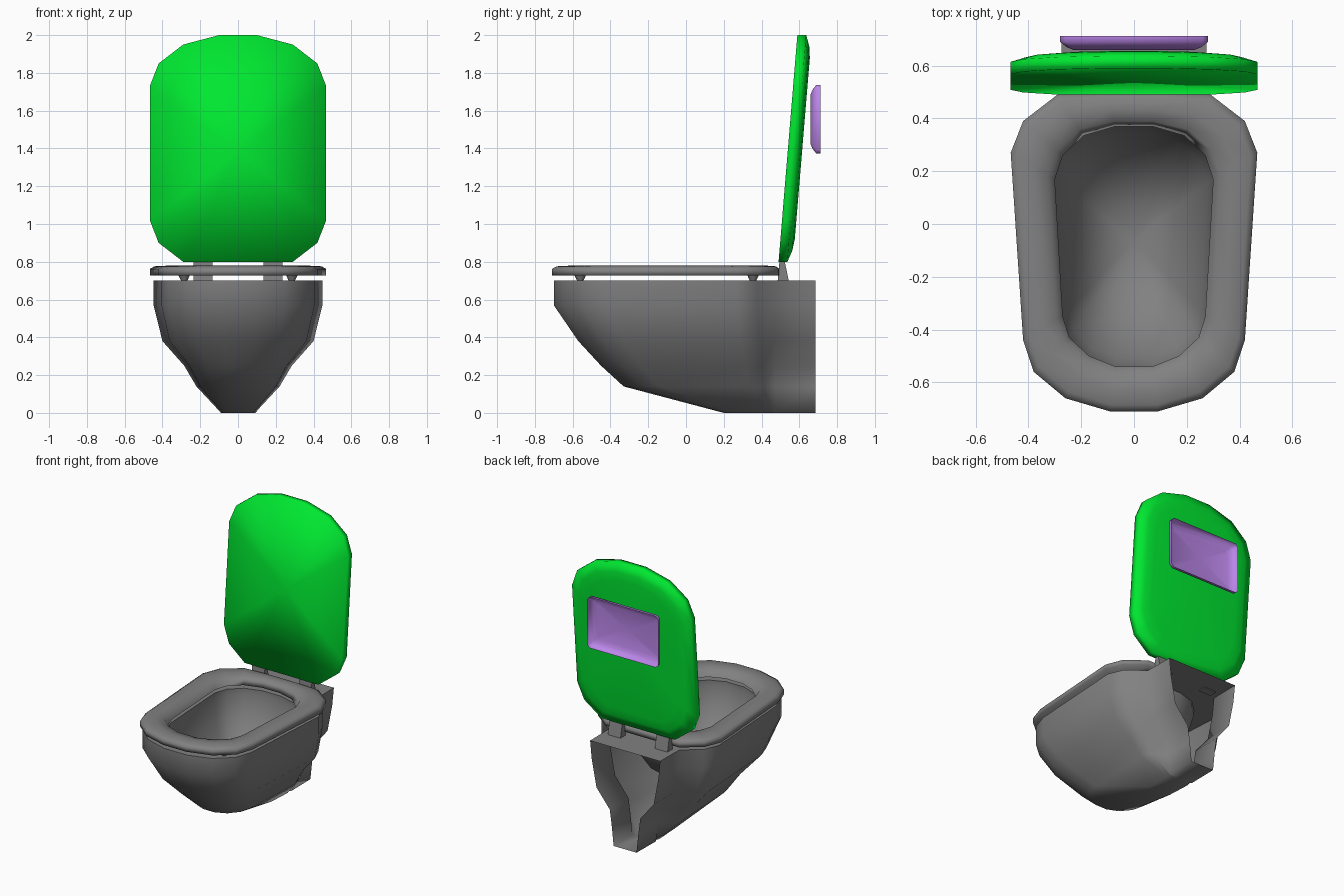
import bpy, bmesh, math

if "Cube" in bpy.data.objects:
    bpy.data.objects.remove(bpy.data.objects["Cube"])


def material(name, rgb):
    m = bpy.data.materials.new(name)
    m.diffuse_color = (*rgb, 1)
    m.use_nodes = True
    m.node_tree.nodes["Principled BSDF"].inputs["Base Color"].default_value = m.diffuse_color
    return m


grey = material("dark_grey", (.22, .22, .22))
green = material("lid_green", (0, .8, .03))
purple = material("plate_purple", (.5, .24, .82))


def ring(half, fn):
    """Full symmetric loop from half an outline; fn maps (x, v) to a 3D point."""
    full = list(half) + [(-x, v) for x, v in reversed(half)]
    return [fn(x, v) for x, v in full]


def loft(name, rings, caps=(), closed=False, gap=None, gap_rings=0, mat=grey, angle=50):
    """Skin matching loops; 'gap' leaves one column open on the first spans."""
    bm = bmesh.new()
    vs = [[bm.verts.new(p) for p in r] for r in rings]
    n, k = len(vs[0]), len(vs)
    for i in range(k if closed else k - 1):
        a, b = vs[i], vs[(i + 1) % k]
        for j in range(n):
            if j == gap and i < gap_rings:
                continue
            q = (j + 1) % n
            bm.faces.new((a[j], a[q], b[q], b[j]))
    for c in caps:
        f = bm.faces.new(vs[c])
        bmesh.ops.poke(bm, faces=[f])
    bmesh.ops.recalc_face_normals(bm, faces=bm.faces)
    me = bpy.data.meshes.new(name)
    bm.to_mesh(me)
    bm.free()
    ob = bpy.data.objects.new(name, me)
    bpy.context.collection.objects.link(ob)
    me.materials.append(mat)
    bpy.ops.object.select_all(action='DESELECT')
    ob.select_set(True)
    bpy.context.view_layer.objects.active = ob
    bpy.ops.object.shade_smooth_by_angle(angle=math.radians(angle))
    return ob


# Half outlines, from front centre round to back centre
hole = [(.07, -.54), (.17, -.5), (.245, -.43), (.27, -.35),
        (.30, .17), (.27, .26), (.19, .335), (.07, .37)]
seat_rim = [(.09, -.71), (.26, -.66), (.38, -.56), (.42, -.44),
            (.467, .27), (.42, .39), (.29, .49), (.10, .495)]
bowl_rim = [(.09, -.70), (.25, -.65), (.365, -.55), (.405, -.43),
            (.447, .27), (.40, .38)]

# Bowl: outer shell with open back, flat rim, then the basin inside
rings = []
for z, front, width, neck in [(0, .2, .09, .09), (.14, -.33, .22, .105), (.25, -.45, .285, .12),
                              (.38, -.57, .40, .225), (.57, -.70, .447, .262), (.70, -.70, .447, .275)]:
    s = (.48 - front) / 1.18
    half = [(x * width / .447, .48 - (.48 - y) * s) for x, y in bowl_rim]
    half += [(neck + .003, .47), (neck, .685)]
    rings.append(ring(half, lambda x, y: (x, y, z)))
for z, s in [(.70, 1.03), (.66, 1.03), (.52, .93), (.36, .68), (.25, .32)]:
    rings.append(ring(hole, lambda x, y: (x * s, -.06 + (y + .06) * s, z)))
loft("bowl", rings, caps=(0, -1), gap=7, gap_rings=5, angle=88)

# Seat ring: cross-section swept between hole and rim outlines
rings = []
for t, z in [(1, .728), (1, .762), (.85, .776), (.5, .779), (.15, .768), (0, .728)]:
    half = [(a[0] + (b[0] - a[0]) * t, a[1] + (b[1] - a[1]) * t) for a, b in zip(hole, seat_rim)]
    rings.append(ring(half, lambda x, y: (x, y, z)))
loft("seat", rings, closed=True, angle=120)

# Seat bumpers: small tapered feet under the seat
for name, y in [("front", -.56), ("back", .355)]:
    for side, sx in [("left", -1), ("right", 1)]:
        rings = [[(sx * .285 + r * math.cos(a * math.pi / 4), y + r * math.sin(a * math.pi / 4), z)
                  for a in range(8)] for r, z in [(.017, .70), (.032, .732)]]
        loft(f"{name}_{side}_bumper", rings, caps=(0, -1))

# Hinges: wedge blocks joining bowl and lid
wedge = [(.485, .695), (.545, .695), (.52, .815), (.496, .815)]
for side, sx in [("left", -1), ("right", 1)]:
    loft(f"{side}_hinge", [[(sx * x, y, z) for y, z in wedge] for x in (.135, .235)],
         caps=(0, -1), angle=30)

# Lid: upright, leaning back, with a bevelled rear face
lid_rim = [(.10, 2.0), (.29, 1.95), (.42, 1.85), (.467, 1.73),
           (.467, 1.02), (.42, .90), (.29, .80)]
rings = []
for t, inset in [(0, 0), (.047, 0), (.068, .06), (.076, .12)]:
    sx, sz = 1 - inset / .467, 1 - inset / .6
    rings.append(ring(lid_rim, lambda x, z: (
        x * sx, .49 + .083 * (1.4 + (z - 1.4) * sz - .8) + t, 1.4 + (z - 1.4) * sz)))
loft("lid", rings, caps=(0, -1), mat=green, angle=95)

# Flush plate: shallow tray, open at the back
rings = []
for y, inset in [(.712, 0), (.69, 0), (.67, .025), (.66, .05)]:
    w, h, c = .28 - inset, .182 - inset, .02
    half = [(w - c, h), (w, h - c), (w, c - h), (w - c, -h)]
    rings.append(ring(half, lambda x, z: (x, y, 1.555 + z)))
loft("flush_plate", rings, caps=(-1,), mat=purple, angle=80)
